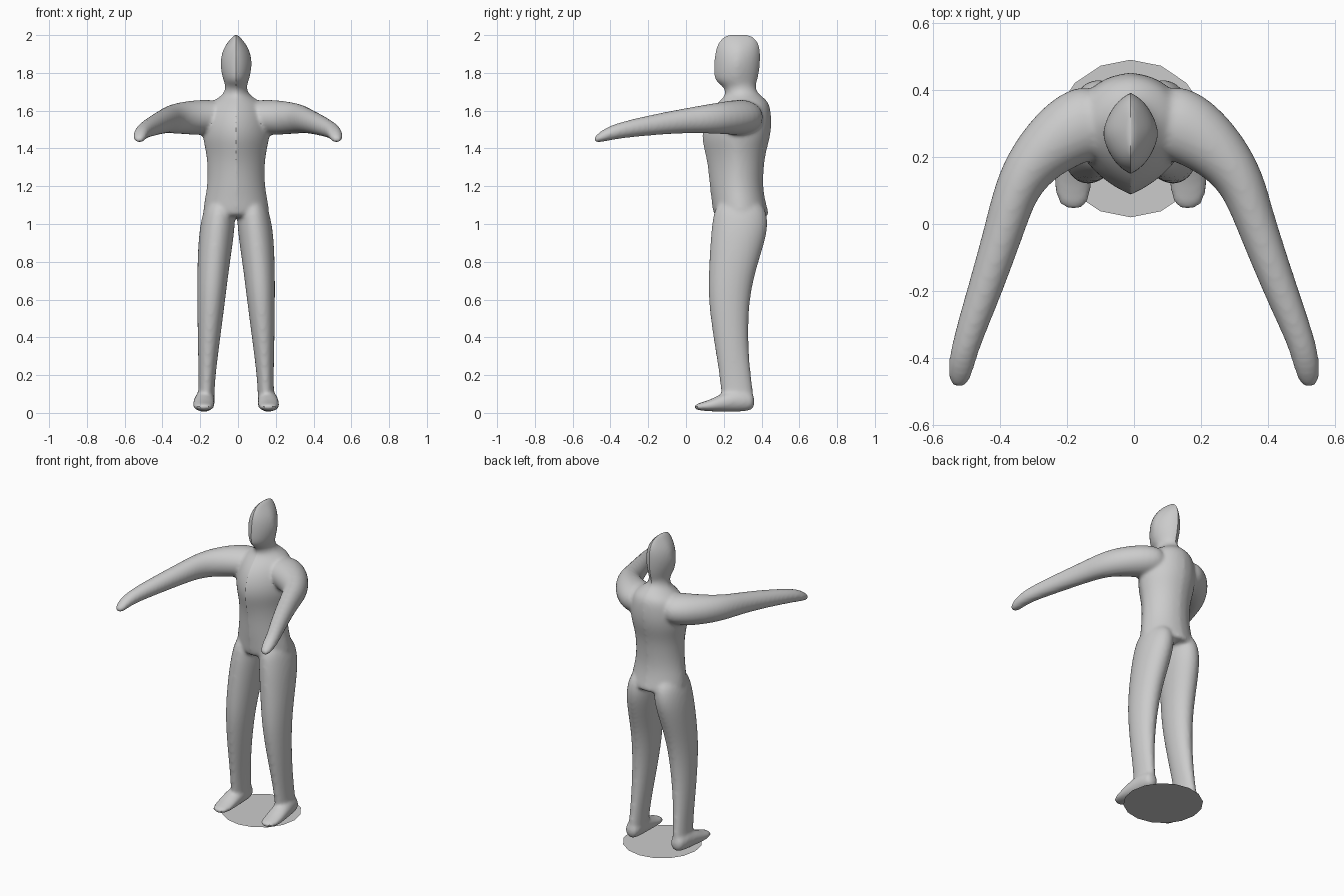
import bpy, bmesh
from math import sin, cos, pi
from mathutils import Vector

if "Cube" in bpy.data.objects:
    bpy.data.objects.remove(bpy.data.objects["Cube"])

CX = -0.01      # mirror line of the figure
N = 16          # points per limb ring
bm = bmesh.new()


def loft(rings):
    """Skin a list of point rings and cap both ends."""
    loops = [[bm.verts.new(p) for p in r] for r in rings]
    for a, b in zip(loops, loops[1:]):
        for i in range(len(a)):
            j = (i + 1) % len(a)
            bm.faces.new((a[i], a[j], b[j], b[i]))
    bm.faces.new(loops[0][::-1])
    bm.faces.new(loops[-1])


def ellipse(c, u, v):
    c, u, v = Vector(c), Vector(u) * 1.03, Vector(v) * 1.03
    return [c + u * cos(2 * pi * i / N) + v * sin(2 * pi * i / N) for i in range(N)]


def half_ring(z, w, yf, yb, pf, pb):
    """Half outline from front centre to back centre; pf, pb set how pointed it is."""
    ym, w = (yf + yb) / 2, w * 1.02
    pts = []
    for i in range(13):
        t = i / 6 if i <= 6 else (12 - i) / 6
        y_end, p = (yf, pf) if i <= 6 else (yb, pb)
        x = w * ((1 - p) * sin(t * pi / 2) + p * t)
        k = (1 - p) * cos(t * pi / 2) + p * (1 - t)
        pts.append(Vector((x, ym + (y_end - ym) * k, z)))

    def beyond(a, b):   # carry the slope past the centre plane, cut away later
        dy = (a.y - b.y) / max(b.x - a.x, 1e-4) * 0.04
        return Vector((-0.04, a.y + max(-0.03, min(0.03, dy)), z))
    return [beyond(pts[0], pts[1])] + pts + [beyond(pts[-1], pts[-2])]


# head, neck and torso: z, half width, front y, back y, front point, back point
loft([half_ring(*r) for r in [
    (1.03, .165, .16, .44, .1, .1),
    (1.06, .175, .142, .438, .1, .1),
    (1.12, .167, .137, .42, .2, .05),
    (1.20, .151, .126, .406, .3, 0),
    (1.30, .149, .118, .411, .4, 0),
    (1.38, .158, .102, .422, .5, 0),
    (1.45, .175, .084, .443, .5, 0),
    (1.52, .178, .09, .453, .5, 0),
    (1.59, .165, .12, .45, .5, 0),
    (1.64, .14, .165, .44, .4, 0),
    (1.67, .09, .20, .41, .3, 0),
    (1.695, .061, .212, .375, .2, .1),
    (1.73, .056, .198, .366, .3, .2),
    (1.755, .066, .155, .375, .35, .3),
    (1.80, .079, .148, .386, .35, .35),
    (1.86, .085, .15, .392, .35, .35),
    (1.92, .073, .157, .392, .35, .35),
    (1.965, .044, .175, .38, .35, .35),
    (1.99, .02, .20, .355, .3, .3),
    (2.004, .005, .22, .335, .2, .2)]])

# leg: z, inner x, outer x, front y, back y
loft([ellipse(((a + b) / 2, (f + k) / 2, z), ((b - a) / 2, 0, 0), (0, (k - f) / 2, 0))
      for z, a, b, f, k in [
    (1.14, .01, .15, .165, .40), (1.02, .004, .187, .14, .44),
    (.90, .018, .20, .13, .415), (.75, .04, .205, .121, .366),
    (.60, .058, .205, .118, .334), (.40, .084, .203, .145, .325),
    (.20, .11, .198, .178, .342), (.10, .115, .20, .186, .357),
    (.045, .117, .205, .20, .355)]])

# foot: y, centre x, bottom z, top z, half width
loft([ellipse((x, y, (a + b) / 2), (w, 0, 0), (0, 0, (b - a) / 2))
      for y, x, a, b, w in [
    (.362, .162, .03, .09, .025), (.345, .162, .012, .11, .043),
    (.28, .165, .006, .13, .052), (.20, .17, .006, .108, .056),
    (.13, .173, .008, .07, .058), (.075, .172, .012, .054, .05),
    (.042, .17, .02, .042, .03)]])

# arm: centre x, y, z, half thickness across, half height
arm = [(.06, .32, 1.565, .11, .085), (.165, .297, 1.565, .113, .095),
       (.275, .207, 1.562, .085, .086), (.338, .115, 1.557, .067, .076),
       (.373, 0, 1.548, .059, .065), (.442, -.2, 1.522, .051, .053),
       (.503, -.36, 1.494, .041, .042), (.517, -.43, 1.472, .039, .035),
       (.523, -.472, 1.452, .029, .022), (.524, -.487, 1.446, .015, .012)]
rings = []
for i, (x, y, z, w, h) in enumerate(arm):
    p, q = arm[max(i - 1, 0)], arm[min(i + 1, len(arm) - 1)]
    d = Vector((q[0] - p[0], q[1] - p[1], 0)).normalized()
    rings.append(ellipse((x, y, z), (-d.y * w, d.x * w, 0), (0, 0, h)))
loft(rings)

# separate tubes fused into one smooth half
bmesh.ops.recalc_face_normals(bm, faces=bm.faces)
mesh = bpy.data.meshes.new("figure_body")
bm.to_mesh(mesh)
bm.free()
body = bpy.data.objects.new("figure_body", mesh)
bpy.context.collection.objects.link(body)
body.modifiers.new("round", 'SUBSURF').levels = 2
fuse = body.modifiers.new("fuse", 'REMESH')
fuse.mode = 'VOXEL'
fuse.voxel_size = 0.01
soft = body.modifiers.new("soften", 'SMOOTH')
soft.factor = 0.5
soft.iterations = 8

# trim at the centre plane and mirror, leaving the centre crease
ev = body.evaluated_get(bpy.context.evaluated_depsgraph_get())
bm = bmesh.new()
bm.from_mesh(ev.to_mesh())
bmesh.ops.bisect_plane(bm, geom=bm.verts[:] + bm.edges[:] + bm.faces[:],
                       plane_co=(0, 0, 0), plane_no=(1, 0, 0), clear_inner=True)
bmesh.ops.mirror(bm, geom=bm.verts[:] + bm.edges[:] + bm.faces[:],
                 axis='X', merge_dist=0.0005)
bmesh.ops.recalc_face_normals(bm, faces=bm.faces)
for v in bm.verts:      # the forearms swing slightly to one side
    if v.co.z > 1.3:
        v.co.x += 0.01 * max(0, min(1, (0.05 - v.co.y) / 0.4))
body.modifiers.clear()
bm.to_mesh(mesh)
bm.free()
body.location.x = CX
bpy.context.view_layer.objects.active = body
body.select_set(True)
bpy.ops.object.shade_smooth_by_angle(angle=0.6)

# flat base disc
bpy.ops.mesh.primitive_circle_add(vertices=16, radius=0.235, fill_type='NGON',
                                  location=(CX, 0.255, 0))
bpy.context.object.name = "base_disc"
